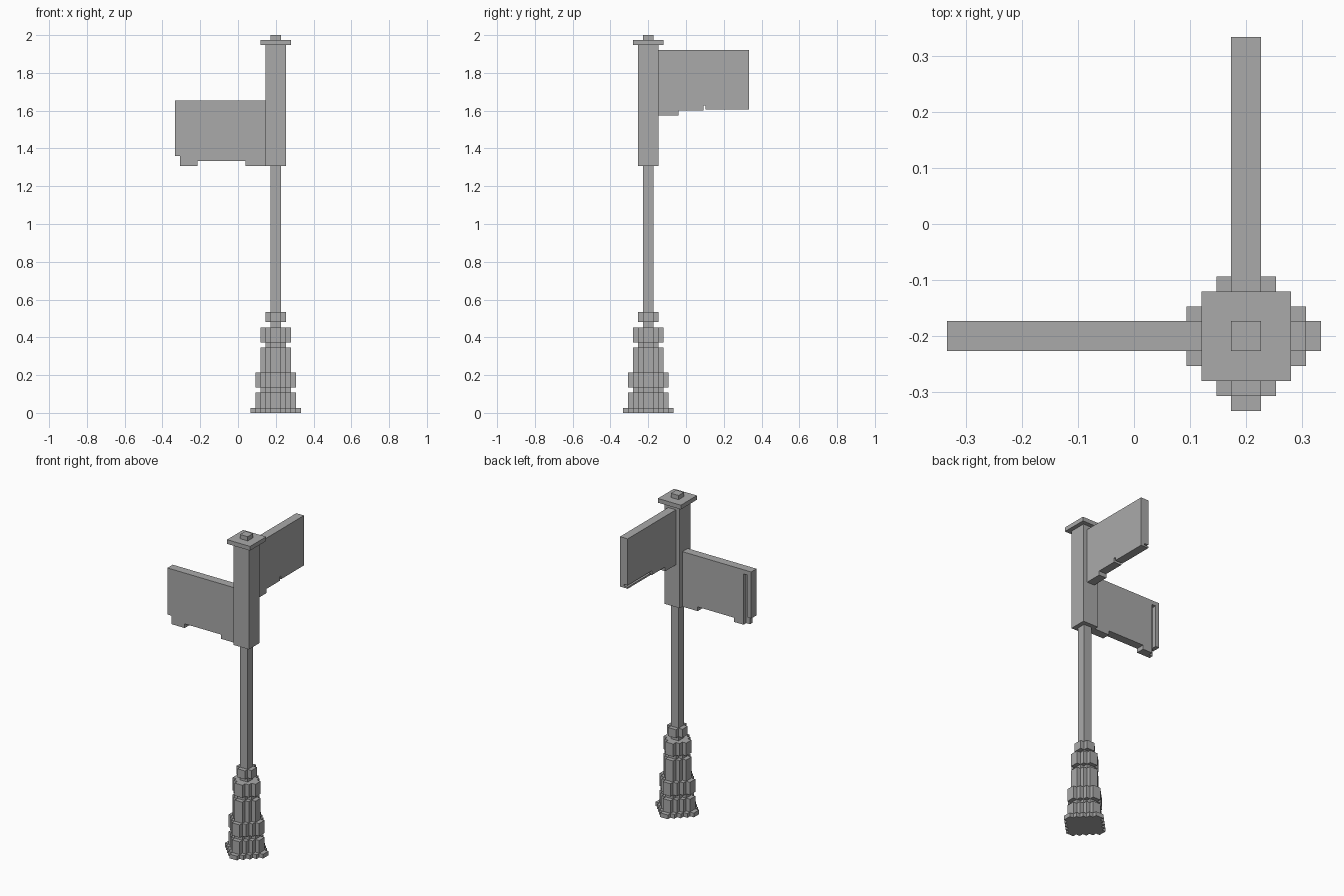
import bpy
import bmesh

U = 2 / 75             # one block of the grid
CX, CY = 0.2, -0.2     # post axis

if "Cube" in bpy.data.objects:
    bpy.data.objects.remove(bpy.data.objects["Cube"])

grey = bpy.data.materials.new("post grey")
grey.use_nodes = True
grey.diffuse_color = (0.4, 0.4, 0.4, 1)
grey.node_tree.nodes["Principled BSDF"].inputs["Base Color"].default_value = (0.4, 0.4, 0.4, 1)


def prism(name, outline, z0, z1):
    """Extrude an outline (in blocks around the post) between two heights."""
    bm = bmesh.new()
    face = bm.faces.new([bm.verts.new((CX + x * U, CY + y * U, z0 * U)) for x, y in outline])
    top = bmesh.ops.extrude_face_region(bm, geom=[face])["geom"]
    verts = [v for v in top if isinstance(v, bmesh.types.BMVert)]
    bmesh.ops.translate(bm, verts=verts, vec=(0, 0, (z1 - z0) * U))
    bmesh.ops.recalc_face_normals(bm, faces=bm.faces)
    mesh = bpy.data.meshes.new(name)
    bm.to_mesh(mesh)
    bm.free()
    mesh.materials.append(grey)
    obj = bpy.data.objects.new(name, mesh)
    bpy.context.collection.objects.link(obj)
    return obj


def square(n):
    return [(n, n), (-n, n), (-n, -n), (n, -n)]


def stepped(n):
    """Stair-stepped round outline with a radius of n blocks."""
    quarter = [(n, 1)]
    for k in range(1, n):
        quarter += [(n - k, k), (n - k, k + 1)]
    points = []
    for _ in range(4):
        points += quarter
        quarter = [(-y, x) for x, y in quarter]
    return points


# Stepped foot, bottom to top: name, radius, lower and upper block
for name, radius, low, high in [
    ("foot_plate", 5, 0, 1), ("foot_drum", 4, 1, 4), ("foot_neck", 3, 4, 5),
    ("lower_ring", 4, 5, 8), ("foot_column", 3, 8, 13), ("column_neck", 2, 13, 14),
    ("upper_ring", 3, 14, 17), ("ring_neck", 1, 17, 18), ("collar", 2, 18, 20),
]:
    prism(name, stepped(radius), low, high)

# Slim pole, square head, cap and knob
for name, half, low, high in [
    ("pole", 1, 20, 49), ("post_head", 2, 49, 73), ("cap", 3, 73, 74), ("knob", 1, 74, 75),
]:
    prism(name, square(half), low, high)


def board(name, parts, turn):
    """Join slabs given as (start, end, side0, side1, low, high) along one arm."""
    slabs = []
    for a, b, s0, s1, low, high in parts:
        outline = [(a, s0), (b, s0), (b, s1), (a, s1)]
        slabs.append(prism(name, [turn(p, q) for p, q in outline], low, high))
    with bpy.context.temp_override(active_object=slabs[0], object=slabs[0],
                                   selected_objects=slabs, selected_editable_objects=slabs):
        bpy.ops.object.join()


# Right sign: body, upright groove near the tip on the back, lower tabs
board("right_sign", [
    (2, 18, -1, 1, 50, 62),
    (18, 19, -1, 0, 50, 62),
    (18, 20, -1, 1, 61, 62),
    (19, 20, -1, 1, 51, 61),
    (18, 19, -1, 0, 51, 61),
    (2, 6, -1, 1, 49, 50),
    (15.5, 18, -1, 1, 49, 50),
    (18, 19, -1, 0, 49, 50),
], lambda p, q: (-p, q))

# Back sign: body, lower rim with a slot on its inner side, tab by the post
board("back_sign", [
    (2, 20, -1, 1, 61, 72),
    (2, 11, -1, 1, 60, 61),
    (11.4, 20, 0, 1, 60.2, 61),
    (11.4, 20, -1, 0, 60.2, 60.6),
    (2, 6, -1, 1, 59, 60),
], lambda p, q: (q, p))
